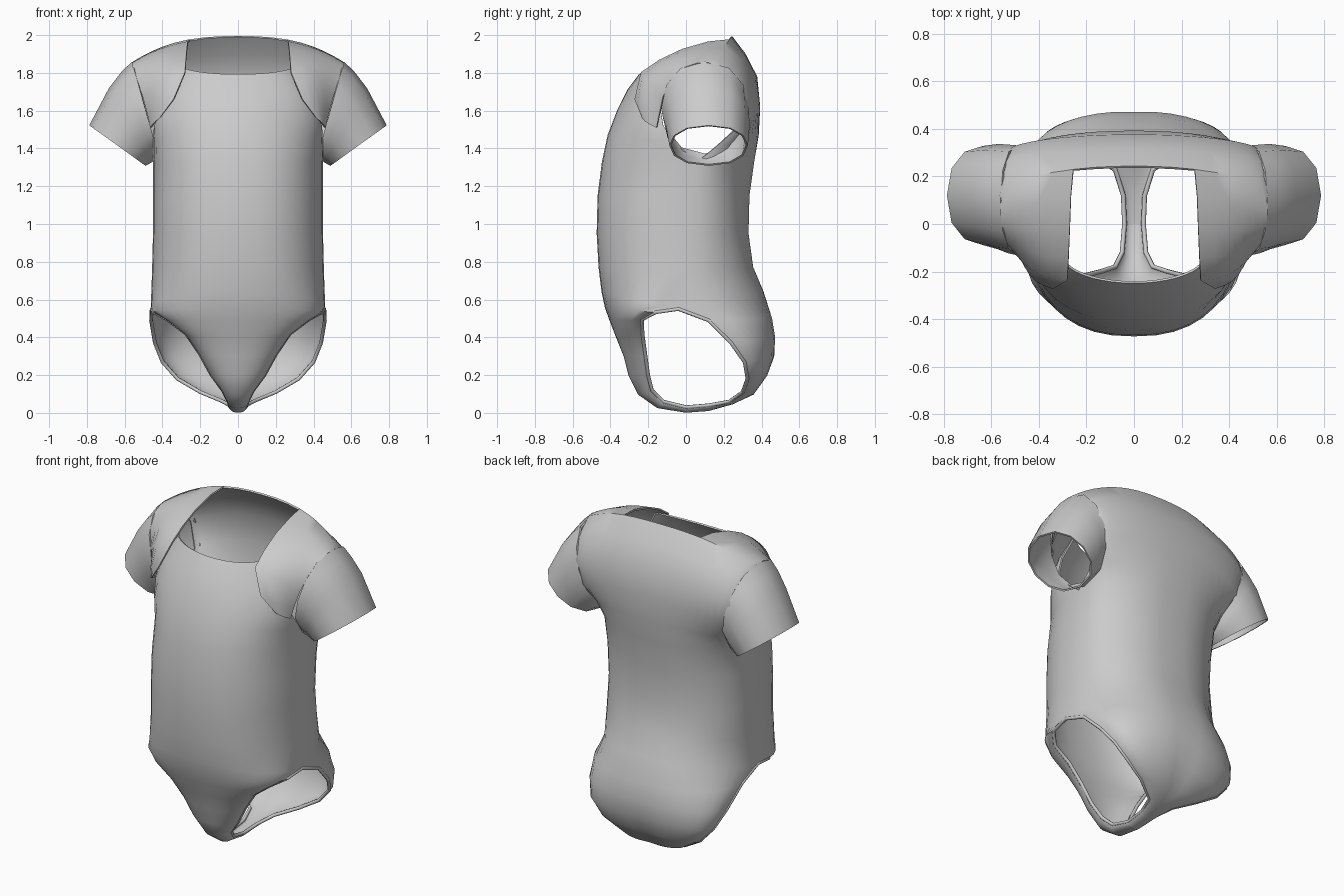
import bpy, bmesh
from math import sin, cos, pi, exp
from mathutils import Vector as V

if "Cube" in bpy.data.objects:
    bpy.data.objects.remove(bpy.data.objects["Cube"])

COLS = 20          # segments across each panel


def row(w, yc, zc, ye, ze, crease=0, p=0.9, slope=0):
    """Curved row from one side edge to the other: centre (yc, zc), edge (w, ye, ze)."""
    pts = []
    for i in range(COLS + 1):
        a = pi * (i / COLS - 0.5)
        s, c = sin(a), max(cos(a), 0.0)
        x = w * abs(s) ** p * (1 if s > 0 else -1)
        y = ye + (yc - ye) * c ** p - crease * exp(-(x / 0.06) ** 2)
        f = abs(x / w) ** slope if slope else 1 - c
        pts.append(V((x, y, zc + (ze - zc) * f)))
    return pts


def add_grid(bm, rows, closed=False):
    vs = [[bm.verts.new(p) for p in r] for r in rows]
    n = len(rows[0])
    for a, b in zip(vs, vs[1:]):
        for i in range(n if closed else n - 1):
            j = (i + 1) % n
            bm.faces.new((a[i], a[j], b[j], b[i]))


def finish(bm, name, thick=0.01):
    bmesh.ops.remove_doubles(bm, verts=bm.verts, dist=0.0005)
    bmesh.ops.recalc_face_normals(bm, faces=bm.faces)
    me = bpy.data.meshes.new(name)
    bm.to_mesh(me)
    bm.free()
    ob = bpy.data.objects.new(name, me)
    bpy.context.collection.objects.link(ob)
    m = ob.modifiers.new("cloth", 'SOLIDIFY')
    m.thickness, m.offset = thick, 0
    bpy.ops.object.select_all(action='DESELECT')
    ob.select_set(True)
    bpy.context.view_layer.objects.active = ob
    bpy.ops.object.modifier_apply(modifier="cloth")
    bpy.ops.object.shade_smooth_by_angle(angle=0.8)
    return ob


# Panel rows: half width, centre y, centre z, edge y, edge z
front_low = [(.04, 0, .006, 0, .03), (.05, -.15, .03, -.12, .06), (.08, -.25, .10, -.18, .12),
             (.14, -.30, .20, -.20, .20), (.20, -.325, .30, -.215, .31), (.275, -.365, .40, -.23, .42),
             (.375, -.40, .49, -.232, .495), (.445, -.425, .56, -.16, .533)]
back_low = [(.04, 0, .006, 0, .03), (.045, .12, .015, .12, .04), (.08, .25, .05, .23, .06),
            (.20, .36, .10, .30, .11), (.32, .43, .20, .325, .18), (.40, .465, .30, .31, .27),
            (.44, .47, .40, .24, .37), (.46, .455, .50, .12, .49)]
# Shared torso: half width, front y, back y, side y, centre z, side z
torso = [(.457, -.442, .41, -.04, .64, .55), (.45, -.458, .355, 0, .77, .75),
         (.445, -.468, .33, 0, .95, .95), (.445, -.463, .335, .02, 1.15, 1.15),
         (.445, -.44, .36, .06, 1.33, 1.33)]
# Upper rows end with the squareness of the section
front_top = [(.445, -.41, 1.47, -.06, 1.43, 0, .92), (.44, -.36, 1.60, -.12, 1.52, 0, 1.03),
             (.40, -.305, 1.71, -.14, 1.64, 0, 1.03), (.30, -.245, 1.79, -.13, 1.84, 0, 1)]
back_top = [(.455, .38, 1.47, .17, 1.42, 0, .92, 2.2), (.49, .388, 1.62, .28, 1.52, 0, .95, 2.4),
            (.53, .372, 1.78, .30, 1.66, 0, 1, 2.6), (.55, .31, 1.90, .245, 1.77, 0, 1, 2.6),
            (.562, .24, 1.992, .12, 1.85, 0, 1, 2.6)]

front = ([row(*r, 0, .95) for r in front_low]
         + [row(w, f, z, s, ze, 0, .84) for w, f, b, s, z, ze in torso]
         + [row(*r) for r in front_top])
creases = [0, 0, .005, .012, .012, .006, .004, .006]
back = ([row(*r, c) for r, c in zip(back_low, creases)]
        + [row(w, b, z, s, ze, .004) for w, f, b, s, z, ze in torso]
        + [row(*r) for r in back_top])

# Body: front and back panels joined at the sides and crotch
bm = bmesh.new()
add_grid(bm, front)
add_grid(bm, back)

# Shoulder flaps: the back panel carried over the shoulder, lapping the front
crest = back[-1][COLS // 2 + 3:]
span = [(p.x - crest[0].x) / (crest[-1].x - crest[0].x) for p in crest]
flap = [((.265, .12, 1.962), (.56, .06, 1.848), (0, 0, .016)),
        ((.27, -.02, 1.922), (.555, -.01, 1.825), (0, -.005, .018)),
        ((.275, -.14, 1.865), (.53, -.08, 1.76), (0, -.015, .025)),
        ((.28, -.235, 1.80), (.50, -.12, 1.67), (.01, -.03, .02)),
        ((.34, -.268, 1.66), (.475, -.14, 1.58), (.012, -.025, 0)),
        ((.415, -.228, 1.56), (.46, -.155, 1.51), (.005, -.01, 0))]
for side in (1, -1):
    rows = [crest] + [[V(a).lerp(V(b), t) + V(n) * sin(pi * t) for t in span]
                      for a, b, n in flap]
    add_grid(bm, [[V((p.x * side, p.y, p.z)) for p in r] for r in rows])
finish(bm, "bodysuit_body")

# Sleeves: top (x, z), bottom (x, z), centre y, half depth
sleeve = [((.558, 1.856), (.425, 1.37), .10, .226), ((.615, 1.80), (.44, 1.345), .105, .224),
          ((.68, 1.715), (.46, 1.33), .115, .217), ((.783, 1.52), (.492, 1.312), .12, .203)]
SIDES = 12
for side, name in ((1, "sleeve_left"), (-1, "sleeve_right")):
    rows = []
    for (tx, tz), (bx, bz), cy, d in sleeve:
        mid, up = V(((tx + bx) / 2, cy, (tz + bz) / 2)), V(((tx - bx) / 2, 0, (tz - bz) / 2))
        r = []
        for i in range(SIDES):
            a = 2 * pi * i / SIDES
            c, s = cos(a), sin(a)
            p = mid + up * c + V((0, d * abs(s) ** .85 * (1 if s > 0 else -1), 0))
            r.append(V((p.x * side, p.y, p.z)))
        rows.append(r)
    bm = bmesh.new()
    add_grid(bm, rows, closed=True)
    finish(bm, name)

# Leg bindings: rolled hem round each leg opening
nl = len(front_low)
for col, name in ((COLS, "leg_binding_left"), (0, "leg_binding_right")):
    loop = [r[col] for r in front[:nl + 1]] + [r[col] for r in back[nl - 1:0:-1]]
    cu = bpy.data.curves.new(name, 'CURVE')
    cu.dimensions = '3D'
    cu.bevel_depth, cu.bevel_resolution = .01, 2
    sp = cu.splines.new('POLY')
    sp.points.add(len(loop) - 1)
    for q, p in zip(sp.points, loop):
        q.co = (*p, 1)
    sp.use_cyclic_u = True
    sp.use_smooth = True
    bpy.context.collection.objects.link(bpy.data.objects.new(name, cu))
